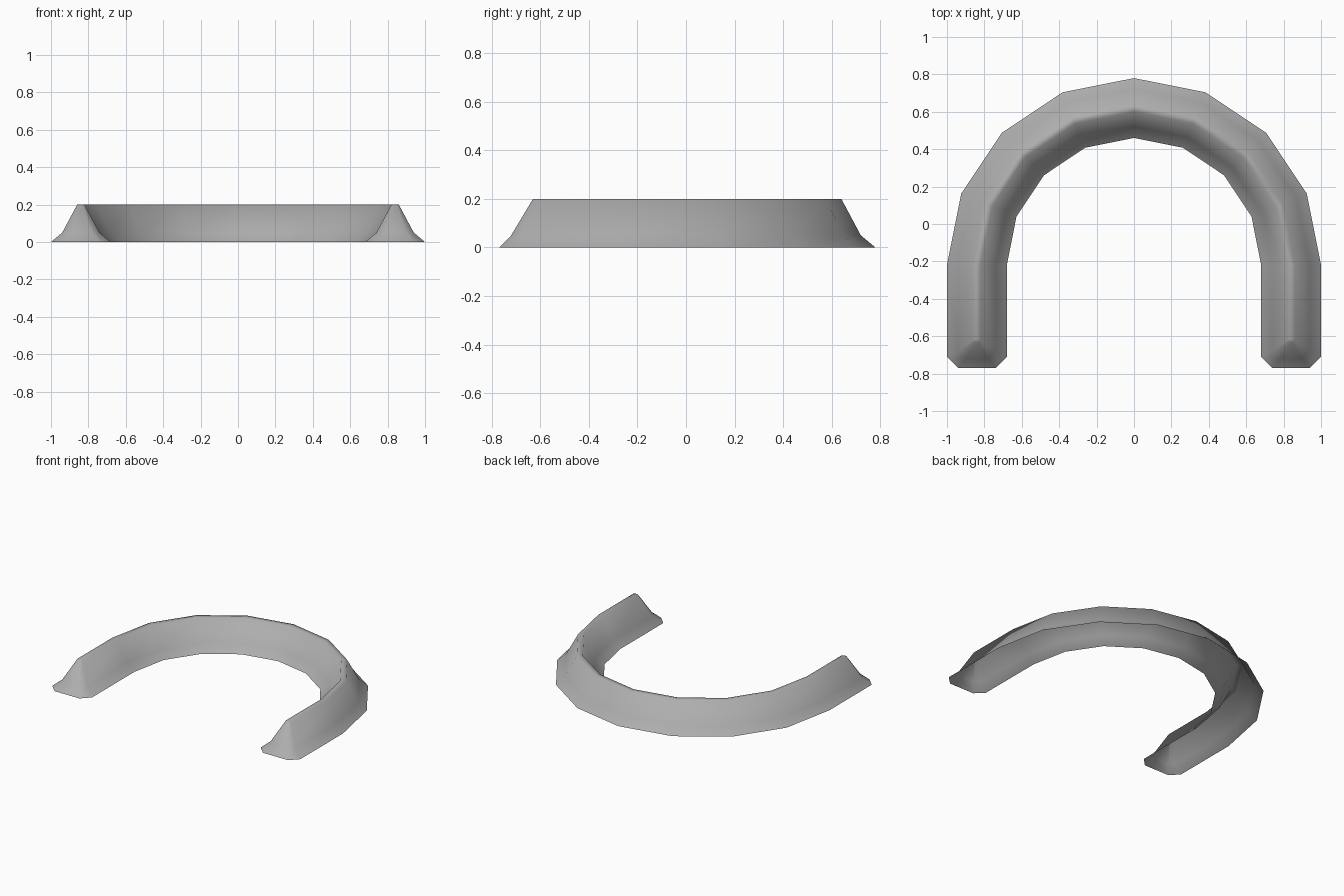
import bpy, bmesh
from math import cos, sin, pi

cube = bpy.data.objects.get("Cube")
if cube:
    bpy.data.objects.remove(cube, do_unlink=True)

MID, CENTRE_Y, STEPS = 0.84, -0.22, 8

# Height, half width, end position and corner chamfer of each level
LEVELS = [(0.0, 0.16, -0.77, 0.06),
          (0.05, 0.10, -0.72, 0.04),
          (0.2, 0.02, -0.63, 0.01)]


def side_path(radius, end):
    """Horseshoe line from the +x end round the back to the -x end."""
    arc = [(radius * cos(pi * i / STEPS), CENTRE_Y + radius * sin(pi * i / STEPS))
           for i in range(STEPS + 1)]
    return [(radius, end)] + arc + [(-radius, end)]


def level_loop(z, half, end, chamfer):
    """Closed outline of the band, with chamfered ends."""
    outer = side_path(MID + half, end + chamfer)
    inner = side_path(MID - half, end + chamfer)
    a, b = MID + half - chamfer, MID - half + chamfer
    loop = outer + [(-a, end), (-b, end)] + inner[::-1] + [(b, end), (a, end)]
    return [(x, y, z) for x, y in loop]


# Sloping walls and ends
bm = bmesh.new()
rings = [[bm.verts.new(p) for p in level_loop(*level)] for level in LEVELS]
count = len(rings[0])
for low, high in zip(rings, rings[1:]):
    for i in range(count):
        j = (i + 1) % count
        bm.faces.new((low[i], low[j], high[j], high[i]))

# Narrow top ridge, closed across from outer to inner line
top = rings[-1]
n = STEPS + 3
outer, inner = top[:n], top[n + 2:2 * n + 2][::-1]
for i in range(n - 1):
    bm.faces.new((outer[i], outer[i + 1], inner[i + 1], inner[i]))
bm.faces.new((outer[-1], top[n], top[n + 1], inner[-1]))
bm.faces.new((inner[0], top[-2], top[-1], outer[0]))
bmesh.ops.recalc_face_normals(bm, faces=bm.faces)
if sum(f.normal.z for f in bm.faces) < 0:
    bmesh.ops.reverse_faces(bm, faces=bm.faces)
for f in bm.faces:
    f.smooth = True

mesh = bpy.data.meshes.new("curved_embankment")
bm.to_mesh(mesh)
bm.free()
wall = bpy.data.objects.new("curved_embankment", mesh)
bpy.context.collection.objects.link(wall)

# Plain grey finish
grey = bpy.data.materials.new("plain_grey")
grey.use_nodes = True
colour = (0.42, 0.42, 0.42, 1)
grey.diffuse_color = colour
grey.node_tree.nodes["Principled BSDF"].inputs["Base Color"].default_value = colour
mesh.materials.append(grey)
